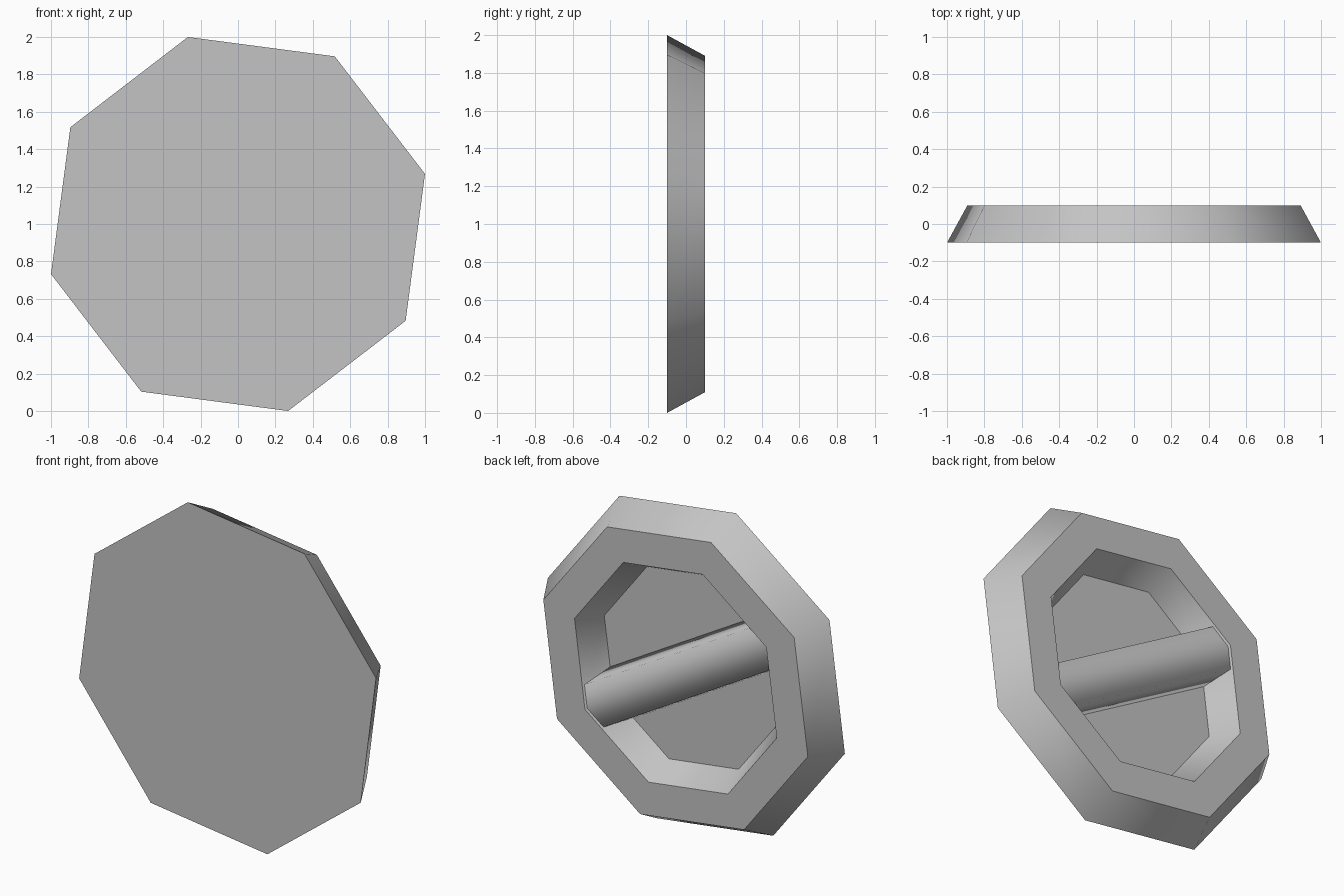
import bpy
import bmesh
from math import cos, sin, radians
from mathutils import Vector

cube = bpy.data.objects.get("Cube")
if cube:
    bpy.data.objects.remove(cube)

# Single plain grey
GREY = (0.55, 0.55, 0.55, 1.0)
grey = bpy.data.materials.new("plain_grey")
grey.use_nodes = True
grey.diffuse_color = GREY
grey.node_tree.nodes["Principled BSDF"].inputs["Base Color"].default_value = GREY

CENTRE = Vector((0, 0, 1))
SIDES = 8
TURN = 15          # angle of the first corner
BAR_ANGLE = 150    # the grip runs from corner to corner


def radial(angle, r, y):
    a = radians(angle)
    return CENTRE + Vector((r * cos(a), y, r * sin(a)))


def bridge(bm, loop_a, loop_b):
    n = len(loop_a)
    for i in range(n):
        j = (i + 1) % n
        bm.faces.new((loop_a[i], loop_a[j], loop_b[j], loop_b[i]))


def finish(bm, name):
    bmesh.ops.recalc_face_normals(bm, faces=bm.faces)
    mesh = bpy.data.meshes.new(name)
    bm.to_mesh(mesh)
    bm.free()
    mesh.materials.append(grey)
    obj = bpy.data.objects.new(name, mesh)
    bpy.context.collection.objects.link(obj)
    bpy.ops.object.select_all(action="DESELECT")
    obj.select_set(True)
    bpy.context.view_layer.objects.active = obj
    return obj


# Octagonal dish: front plate, tapered rim, flat back ring, sloped recess
profile = [(1.035, -0.1), (0.922, 0.1), (0.705, 0.1), (0.617, -0.065)]
bm = bmesh.new()
rings = [[bm.verts.new(radial(TURN + 360 * i / SIDES, r, y)) for i in range(SIDES)]
         for r, y in profile]
for a, b in zip(rings, rings[1:]):
    bridge(bm, a, b)
bm.faces.new(rings[0])
bm.faces.new(rings[-1])
finish(bm, "octagonal_dish")
bpy.ops.object.shade_smooth_by_angle(angle=radians(50))

# Grip bar: tapered prism across the recess, its open ends sunk in the rim
section = [(-0.158, -0.08), (-0.129, 0.087), (0.129, 0.087), (0.158, -0.08)]
along = radial(BAR_ANGLE, 1, 0) - CENTRE
across = radial(BAR_ANGLE - 90, 1, 0) - CENTRE
bm = bmesh.new()
ends = [[bm.verts.new(CENTRE + along * d + across * w + Vector((0, y, 0)))
         for w, y in section] for d in (-0.74, 0.74)]
bridge(bm, *ends)
finish(bm, "grip_bar")
bpy.ops.object.shade_smooth()
